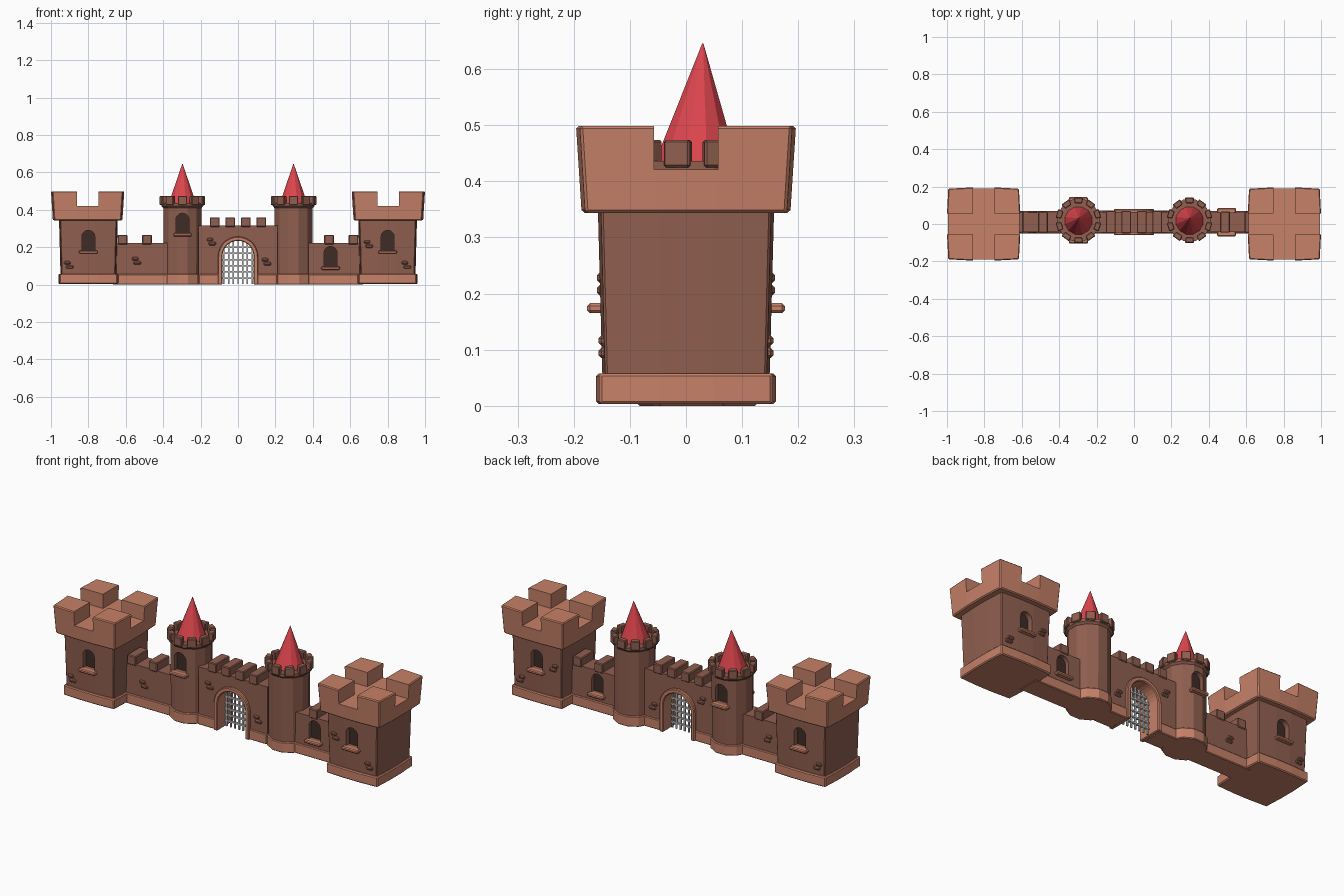
import bpy, bmesh
from math import pi, sin, cos, radians
from mathutils import Vector

if "Cube" in bpy.data.objects:
    bpy.data.objects.remove(bpy.data.objects["Cube"])


def material(name, rgb):
    m = bpy.data.materials.new(name)
    m.diffuse_color = (*rgb, 1)
    m.use_nodes = True
    m.node_tree.nodes["Principled BSDF"].inputs["Base Color"].default_value = m.diffuse_color
    return m


LIGHT = material("light_stone", (0.57, 0.22, 0.14))
BROWN = material("brown_stone", (0.28, 0.115, 0.08))
DARK = material("dark_opening", (0.05, 0.025, 0.02))
RED = material("red_roof", (0.72, 0.06, 0.075))


def loft(name, rings, mat=None, bevel=0.0):
    """Closed solid through a list of rings with equal point counts."""
    bm = bmesh.new()
    vr = [[bm.verts.new(p) for p in r] for r in rings]
    n = len(rings[0])
    for a, b in zip(vr, vr[1:]):
        for i in range(n):
            j = (i + 1) % n
            bm.faces.new((a[i], a[j], b[j], b[i]))
    bm.faces.new(vr[0][::-1])
    bm.faces.new(vr[-1])
    bmesh.ops.recalc_face_normals(bm, faces=bm.faces)
    me = bpy.data.meshes.new(name)
    bm.to_mesh(me)
    bm.free()
    ob = bpy.data.objects.new(name, me)
    bpy.context.collection.objects.link(ob)
    if mat:
        me.materials.append(mat)
    if bevel:
        m = ob.modifiers.new("bevel", 'BEVEL')
        m.width, m.segments, m.limit_method = bevel, 1, 'ANGLE'
        m.angle_limit = radians(40)
    return ob


def box(name, x0, x1, y0, y1, z0, z1, mat=None, bevel=0.0):
    return loft(name, [[(x0, y0, z), (x1, y0, z), (x1, y1, z), (x0, y1, z)] for z in (z0, z1)], mat, bevel)


def prism_y(name, pts, y0, y1, mat=None, bevel=0.0):
    return loft(name, [[(x, y, z) for x, z in pts] for y in (y0, y1)], mat, bevel)


def arch(cx, w, z0, ztop, n=10):
    arc = [(cx + w * cos(pi * i / n), ztop - w + w * sin(pi * i / n)) for i in range(n + 1)]
    return [(cx + w, z0)] + arc + [(cx - w, z0)]


def bowed_square(cx, h, z):
    """Square ring whose sides bulge slightly in the middle."""
    c, m = h * 0.965, h * 0.3
    side = [(-c, -c), (-m, -h), (m, -h)]
    pts = []
    for k in range(4):
        for x, y in side:
            for _ in range(k):
                x, y = -y, x
            pts.append((cx + x, y, z))
    return pts


def circle(cx, cy, r, z, n=12):
    return [(cx + r * cos(2 * pi * (i + 0.5) / n), cy + r * sin(2 * pi * (i + 0.5) / n), z) for i in range(n)]


def cut(target, cutter):
    cutter.hide_render = True
    cutter.hide_viewport = True
    m = target.modifiers.new("cut", 'BOOLEAN')
    m.operation, m.object, m.solver = 'DIFFERENCE', cutter, 'EXACT'


def window(target, x, cy, surf, z0, depth=0.03):
    """Arched niche with dark back and a sill, on the front and the back."""
    for s in (-1, 1):
        inner, outer = cy + s * (surf - depth), cy + s * (surf + 0.04)
        pts = arch(x, 0.035, z0, z0 + 0.107)
        cut(target, prism_y("window_cutter", pts, inner, outer))
        prism_y("window_back", pts, inner - s * 0.002, inner + s * 0.004, DARK)
        y = sorted((cy + s * (surf - 0.01), cy + s * (surf + 0.024)))
        box("window_sill", x - 0.05, x + 0.05, *y, z0 - 0.018, z0, LIGHT, 0.005)


def stones(x, z, cy, surf):
    """Cluster of protruding stones on the front and the back."""
    for s in (-1, 1):
        y = sorted((cy + s * (surf - 0.012), cy + s * (surf + 0.007)))
        for dx, dz, w in ((0, 0.011, 0.017), (0.012, -0.011, 0.02)):
            box("wall_stone", x + dx - w, x + dx + w, *y, z + dz - 0.009, z + dz + 0.009, BROWN, 0.005)


WY, RY = 0.01, 0.02   # depth centres of the walls and the round towers

for s in (-1, 1):
    # square end towers
    cx = s * 0.80
    loft("end_tower_base", [bowed_square(cx, 0.16, 0.003), bowed_square(cx, 0.16, 0.058)], LIGHT, 0.005)
    body = loft("end_tower_body", [bowed_square(cx, 0.149, 0.05), bowed_square(cx, 0.157, 0.35)], BROWN, 0.004)
    window(body, cx, 0, 0.152, 0.183)
    bx = s * 0.804
    crown = loft("end_tower_battlement", [bowed_square(bx, 0.186, 0.344), bowed_square(bx, 0.196, 0.499)], LIGHT, 0.005)
    a, b = 0.057, 0.3
    cross = [(a, -b), (a, -a), (b, -a), (b, a), (a, a), (a, b), (-a, b), (-a, a), (-b, a), (-b, -a), (-a, -a), (-a, -b)]
    cut(crown, loft("battlement_cutter", [[(bx + x, y, z) for x, y in cross] for z in (0.421, 0.6)]))

    # low side walls
    x0, x1 = sorted((s * 0.67, s * 0.36))
    wall = box("side_wall", x0, x1, WY - 0.052, WY + 0.052, 0.03, 0.222, BROWN)
    box("side_wall_base", x0, x1, WY - 0.06, WY + 0.06, 0, 0.056, LIGHT, 0.004)
    for mx in (0.617, 0.487):
        box("side_wall_merlon", s * mx - 0.026, s * mx + 0.026, WY - 0.056, WY + 0.056, 0.215, 0.266, BROWN, 0.004)
    if s > 0:
        window(wall, 0.495, WY, 0.052, 0.097, 0.025)

    # round towers
    rx = s * 0.297
    loft("round_tower_base", [circle(rx, RY, 0.111, 0), circle(rx, RY, 0.111, 0.058)], LIGHT, 0.004)
    tower = loft("round_tower_body", [circle(rx, RY, 0.104, 0.05), circle(rx, RY, 0.106, 0.425)], BROWN)
    loft("round_tower_rim", [circle(rx, RY, 0.106, 0.41), circle(rx, RY, 0.116, 0.42), circle(rx, RY, 0.116, 0.436)], BROWN)
    if s < 0:
        window(tower, rx, RY, 0.101, 0.275)
    for k in range(10):
        t = radians(18 + 36 * k)
        u, v = Vector((cos(t), sin(t), 0)), Vector((-sin(t), cos(t), 0))
        c = Vector((rx, RY, 0))
        ring = [c + u * p + v * q for p, q in ((0.09, -0.02), (0.121, -0.025), (0.121, 0.025), (0.09, 0.02))]
        loft("round_tower_merlon", [[p + Vector((0, 0, z)) for p in ring] for z in (0.425, 0.474)], BROWN, 0.004)
    # cone roof, tip slightly set back
    loft("cone_roof", [circle(rx, 0.017, 0.081, 0.42), circle(rx, 0.03, 0.001, 0.646)], RED)

# gate wall with arched opening
gate = box("gate_wall", -0.21, 0.21, WY - 0.055, WY + 0.055, 0.03, 0.315, BROWN)
gate_cutter = prism_y("gate_cutter", arch(0, 0.09, -0.1, 0.24), -0.3, 0.3)
cut(gate, gate_cutter)
for s in (-1, 1):
    x0, x1 = sorted((s * 0.1, s * 0.21))
    box("gate_wall_base", x0, x1, WY - 0.061, WY + 0.061, 0, 0.056, LIGHT, 0.004)
for mx in (-0.124, -0.042, 0.042, 0.124):
    box("gate_wall_merlon", mx - 0.026, mx + 0.026, WY - 0.06, WY + 0.06, 0.308, 0.36, BROWN, 0.004)
prism_y("gate_frame", arch(0, 0.107, 0, 0.257, 14) + arch(0, 0.084, 0, 0.234, 14)[::-1],
        WY - 0.07, WY + 0.07, LIGHT, 0.004)

# portcullis of grey bars
for i in range(-3, 4):
    x = i * 0.025
    top = 0.152 + (0.088 ** 2 - x * x) ** 0.5
    box("gate_bar_upright", x - 0.004, x + 0.004, WY - 0.004, WY + 0.004, 0.004, top)
for k in range(6):
    z = 0.035 + k * 0.033
    w = 0.088 if z < 0.152 else (0.088 ** 2 - (z - 0.152) ** 2) ** 0.5
    box("gate_bar_cross", -w, w, WY - 0.006, WY + 0.006, z - 0.004, z + 0.004)

# loose stones
for x, z, cy, surf in ((-0.912, 0.105, 0, 0.149), (0.892, 0.105, 0, 0.149), (0.69, 0.217, 0, 0.152),
                       (-0.55, 0.127, WY, 0.052), (-0.15, 0.23, WY, 0.055), (0.145, 0.122, WY, 0.055)):
    stones(x, z, cy, surf)
